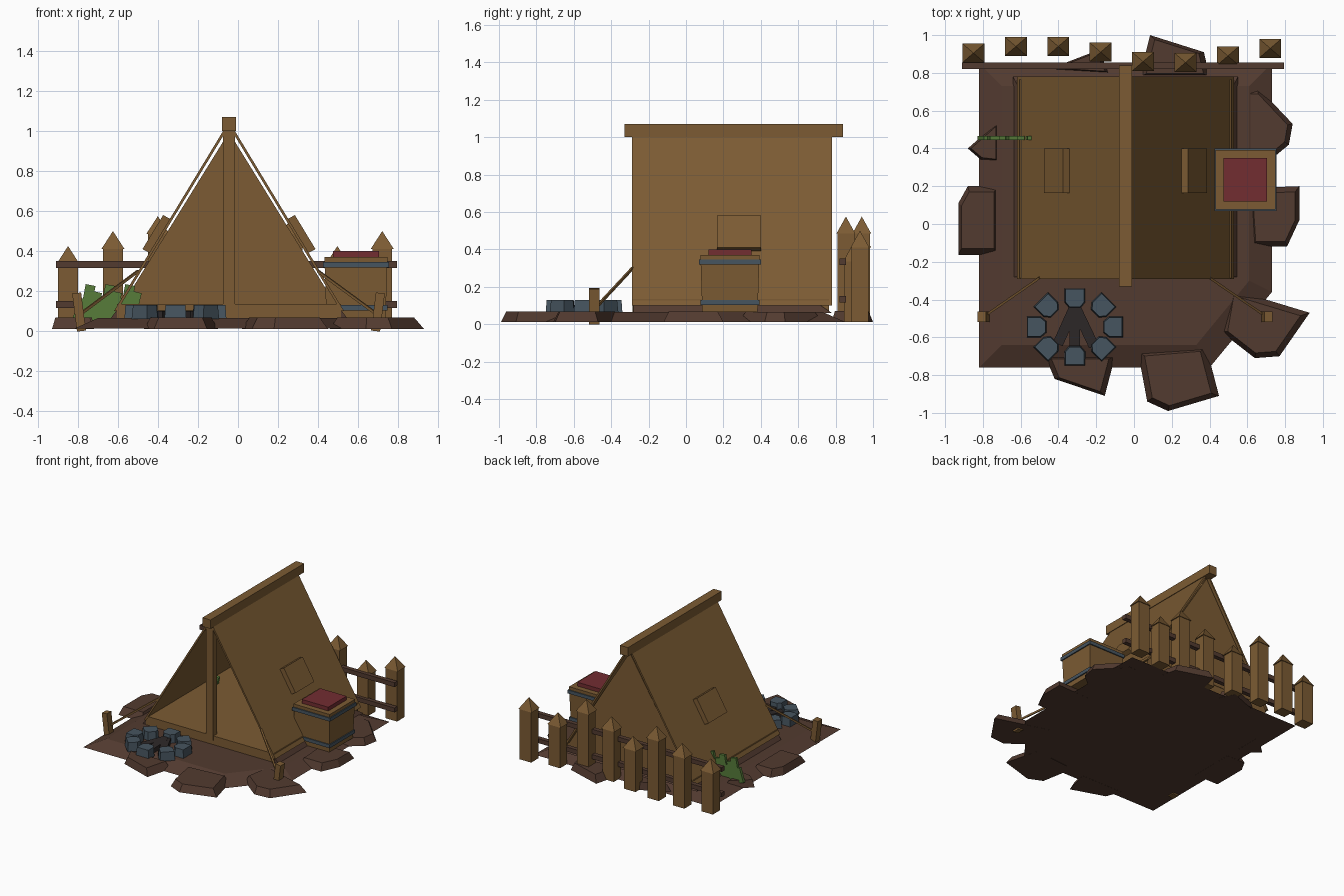
import bpy, bmesh, math
from mathutils import Vector, Matrix

if "Cube" in bpy.data.objects:
    bpy.data.objects.remove(bpy.data.objects["Cube"], do_unlink=True)


def material(name, r, g, b):
    m = bpy.data.materials.new(name)
    m.use_nodes = True
    m.diffuse_color = (r, g, b, 1)
    m.node_tree.nodes["Principled BSDF"].inputs["Base Color"].default_value = (r, g, b, 1)
    return m


WOOD = material("tan wood", .2, .105, .033)
EARTH = material("brown earth", .085, .043, .029)
STONE = material("blue grey stone", .062, .09, .115)
CHAR = material("charcoal", .026, .021, .021)
RED = material("dark red", .17, .026, .031)
GREEN = material("grass green", .095, .2, .042)


def finish(bm, name, mat):
    bmesh.ops.recalc_face_normals(bm, faces=bm.faces)
    me = bpy.data.meshes.new(name)
    bm.to_mesh(me)
    bm.free()
    me.materials.append(mat)
    ob = bpy.data.objects.new(name, me)
    bpy.context.collection.objects.link(ob)
    return ob


def prism(name, pts, a, b, mat, axis="z", top=None, xf=None):
    """Extrude a polygon from a to b along an axis, optionally to another outline."""
    bm = bmesh.new()

    def place(p, h):
        return (p[0], p[1], h) if axis == "z" else (p[0], h, p[1])
    lo = [bm.verts.new(place(p, a)) for p in pts]
    hi = [bm.verts.new(place(p, b)) for p in (top or pts)]
    bm.faces.new(lo)
    bm.faces.new(hi)
    n = len(pts)
    for i in range(n):
        bm.faces.new((lo[i], lo[(i + 1) % n], hi[(i + 1) % n], hi[i]))
    if xf:
        bmesh.ops.transform(bm, matrix=xf, verts=bm.verts)
    return finish(bm, name, mat)


def rect(x0, x1, y0, y1):
    return [(x0, y0), (x1, y0), (x1, y1), (x0, y1)]


def box(name, x0, x1, y0, y1, z0, z1, mat):
    return prism(name, rect(x0, x1, y0, y1), z0, z1, mat)


def bar(name, p, q, width, height, mat):
    """Square bar between two points."""
    p, q = Vector(p), Vector(q)
    xf = Matrix.Translation(p) @ (q - p).to_track_quat("Z", "Y").to_matrix().to_4x4()
    w, h = width / 2, height / 2
    return prism(name, rect(-w, w, -h, h), 0, (q - p).length, mat, xf=xf)


# Ground with sloped rim and one cut corner
prism("ground", [(-.82, -.76), (.4, -.76), (.73, -.36), (.73, .85), (-.82, .85)], .012, .065, EARTH,
      top=[(-.7, -.64), (.33, -.64), (.61, -.3), (.61, .73), (-.7, .73)])
prism("tent_bank", rect(-.64, .55, -.28, .78), .06, .1, EARTH, top=rect(-.61, .52, -.28, .72))

# Loose earth slabs around the rim
slabs = [
    [(.6, .73), (.65, .73), (.84, .53), (.82, .42), (.65, .28), (.6, .3)],
    [(.6, .19), (.875, .2), (.875, .02), (.81, -.12), (.62, -.12)],
    [(.5, -.34), (.93, -.47), (.77, -.7), (.64, -.71), (.46, -.57)],
    [(.02, -.67), (.38, -.64), (.45, -.91), (.18, -.99), (.07, -.94)],
    [(-.47, -.7), (-.1, -.7), (-.155, -.91), (-.42, -.82)],
    [(-.88, .2), (-.72, .2), (-.72, -.165), (-.93, -.165), (-.93, .11)],
    [(-.88, .4), (-.72, .54), (-.72, .33), (-.81, .34)],
    [(.085, 1.0), (.37, .91), (.4, .78), (.03, .78)],
    [(-.45, .82), (-.19, .92), (-.13, .8)],
]
for i, pts in enumerate(slabs):
    c = sum((Vector(p) for p in pts), Vector((0, 0))) / len(pts)
    inner = [c + (Vector(p) - c) * .82 for p in pts]
    prism(f"earth_slab_{i + 1}", pts, .011, .066 + .0005 * i, EARTH, top=inner)

# Tent: floor, back wall, two roof sheets, poles and ridge
CX = -.045
box("tent_floor", CX - .56, CX + .56, -.285, .765, .066, .135, WOOD)
prism("back_wall", [(CX - .535, .13), (CX + .535, .13), (CX, .995)], .75, .768, WOOD, axis="y")
box("ridge_beam", CX - .035, CX + .035, -.33, .84, 1.0, 1.07, WOOD)
for name, y in (("front", -.29), ("back", .7)):
    box(name + "_pole", CX - .03, CX + .03, y, y + .05, .1, 1.0, WOOD)


def half_width(z):
    return .03 + (1 - z) / 1.65


for name, s in (("left", 1), ("right", -1)):
    def slope(pts):
        return [(CX + s * x, z) for x, z in pts]
    prism(name + "_roof_sheet",
          slope([(half_width(1), 1), (half_width(.1), .1), (half_width(.1) - .015, .1), (.015, 1)]),
          -.29, .78, WOOD, axis="y")
    u, v = half_width(.56), half_width(.39)
    prism(name + "_roof_patch",
          slope([(u - .005, .56), (v - .005, .39), (v + .033, .41), (u + .033, .58)]),
          .165, .4, WOOD, axis="y")

# Guy ropes and pegs
for name, top, peg in (("left", (.4, -.285, .3), (.7, -.49)),
                       ("right", (-.5, -.285, .3), (-.795, -.49))):
    px, py = peg
    bar(name + "_rope", top, (px, py, .08), .013, .013, WOOD)
    lean = .012 if name == "left" else -.012
    bar(name + "_peg", (px - lean, py, 0), (px + lean, py, .19), .055, .045, WOOD)

# Picket fence
for i, y in enumerate((.905, .94, .94, .91, .86, .855, .89, .93)):
    x = -.85 + .2245 * i
    peak = (.425, .5, .575)[i % 3]
    box(f"fence_post_{i + 1}", x - .05, x + .05, y - .045, y + .045, .012, peak - .09, WOOD)
    bm = bmesh.new()
    base = [bm.verts.new((x + dx, y + dy, peak - .09)) for dx, dy in rect(-.058, .058, -.05, .05)]
    tip = bm.verts.new((x, y, peak))
    bm.faces.new(base)
    for k in range(4):
        bm.faces.new((base[k], base[(k + 1) % 4], tip))
    finish(bm, f"fence_cap_{i + 1}", WOOD)
for name, z in (("lower", .115), ("upper", .315)):
    box(name + "_fence_rail", -.91, .795, .82, .855, z, z + .035, EARTH)

# Storage crate with metal bands and red lid
KX, KY = .59, .235


def crate_ring(name, half0, half1, z0, z1, mat):
    prism(name, rect(KX - half0, KX + half0, KY - half0, KY + half0), z0, z1, mat,
          top=rect(KX - half1, KX + half1, KY - half1, KY + half1))


crate_ring("crate_body", .148, .158, .066, .37, WOOD)
crate_ring("crate_lower_band", .158, .158, .103, .13, STONE)
crate_ring("crate_upper_band", .165, .165, .318, .345, STONE)
crate_ring("crate_lid", .115, .115, .37, .4, RED)

# Fire ring and charred logs
FX, FY = -.313, -.545
stone = [(-.03, -.055), (.03, -.055), (.055, -.025), (.055, .05), (-.055, .05), (-.055, -.025)]
for i in range(8):
    a = i * math.pi / 4
    pos = Vector((FX + .205 * math.sin(a), FY + .155 * math.cos(a), 0))
    xf = Matrix.Translation(pos) @ Matrix.Rotation(-a, 4, "Z")
    prism(f"fire_stone_{i + 1}", stone, .06, .13, STONE, xf=xf,
          top=[(x * .9, y * .9) for x, y in stone])
for i, (dx, dy) in enumerate(((0, -.1), (-.09, -.09), (.1, -.1))):
    bar(f"charred_log_{i + 1}", (FX, FY + .11, .085), (FX + dx, FY + dy, .08), .055, .04, CHAR)

# Grass tuft
for i in range(9):
    x = -.805 + .033 * i
    h = .09 + .035 * ((i * 2) % 3)
    bar(f"grass_blade_{i + 1}", (x, .455, .05), (x + .035, .455, .07 + h), .022, .05, GREEN)
